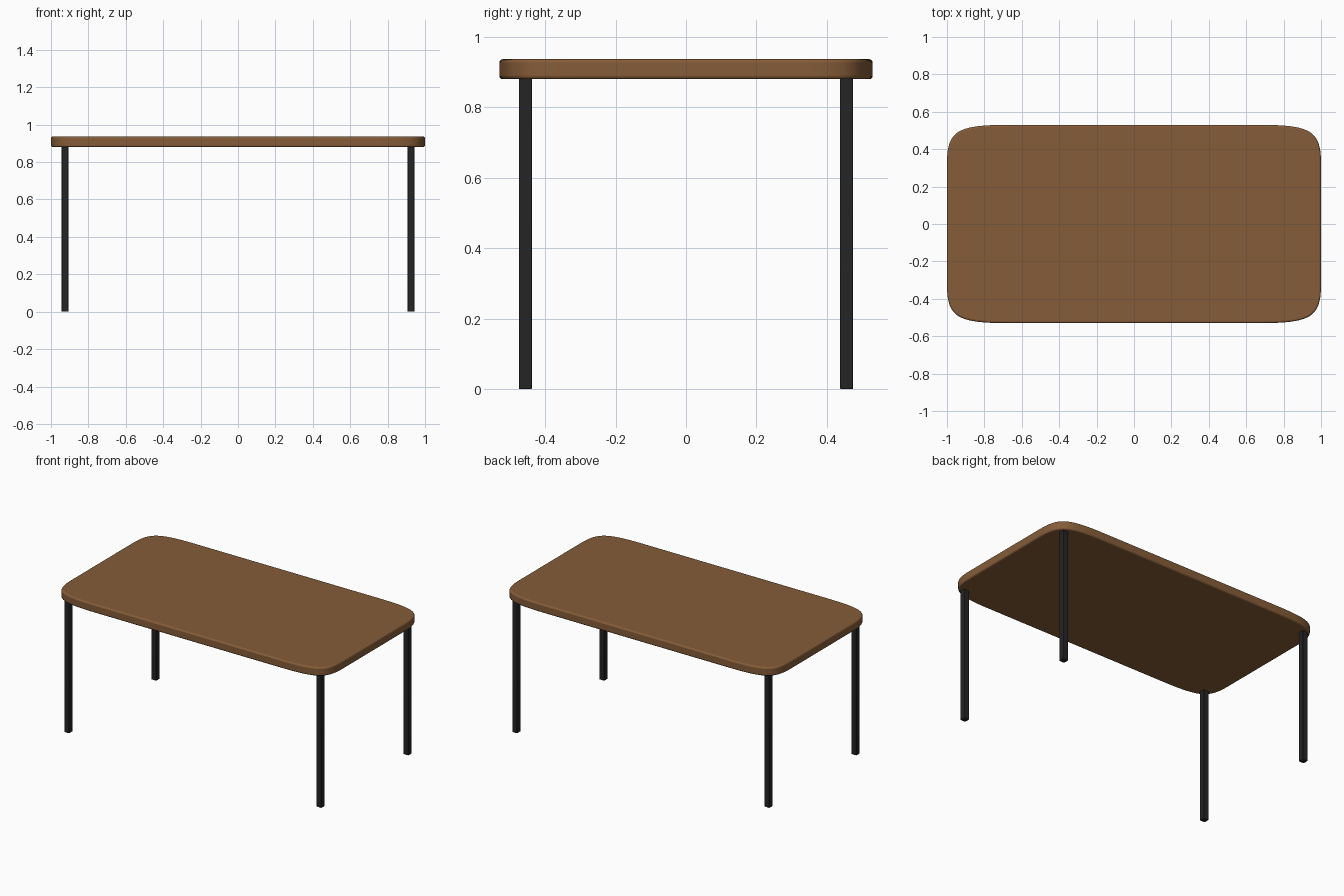
import bpy
import bmesh
from mathutils import Vector, Matrix

if "Cube" in bpy.data.objects:
    bpy.data.objects.remove(bpy.data.objects["Cube"], do_unlink=True)

HALF_X, HALF_Y = 1.0, 0.53
TOP_Z, UNDER_Z = 0.937, 0.88


def make_material(name, colour, roughness):
    mat = bpy.data.materials.new(name)
    mat.use_nodes = True
    mat.diffuse_color = colour
    bsdf = mat.node_tree.nodes["Principled BSDF"]
    bsdf.inputs["Base Color"].default_value = colour
    bsdf.inputs["Roughness"].default_value = roughness
    return mat


def finish(name, bm, mat, bevel, segments):
    """Turn a bmesh into a smooth-shaded object with softened edges."""
    bmesh.ops.recalc_face_normals(bm, faces=bm.faces)
    mesh = bpy.data.meshes.new(name)
    bm.to_mesh(mesh)
    bm.free()
    mesh.materials.append(mat)
    obj = bpy.data.objects.new(name, mesh)
    bpy.context.collection.objects.link(obj)
    mod = obj.modifiers.new("soft_edges", "BEVEL")
    mod.width = bevel
    mod.segments = segments
    mod.limit_method = "ANGLE"
    mod.angle_limit = 1.0
    bpy.ops.object.select_all(action="DESELECT")
    obj.select_set(True)
    bpy.context.view_layer.objects.active = obj
    bpy.ops.object.shade_smooth_by_angle(angle=0.6)
    return obj


def spline_point(a, b, c, d, t):
    """Uniform cubic B-spline."""
    return (a * (1 - t) ** 3 + b * (3 * t**3 - 6 * t**2 + 4)
            + c * (-3 * t**3 + 3 * t**2 + 3 * t + 1) + d * t**3) / 6


def corner_curve(steps):
    """Soft corner of the table outline, from the right edge to the back edge."""
    inset_x, inset_y = 0.36, 0.23
    corner = Vector((HALF_X, HALF_Y))
    dx, dy = Vector((inset_x, 0)), Vector((0, inset_y))
    cage = [corner - 2 * dy, corner - dy, corner, corner - dx, corner - 2 * dx]
    points = [spline_point(*cage[i:i + 4], k / steps)
              for i in range(2) for k in range(steps)]
    return points + [corner - dx]


wood = make_material("brown wood", (0.235, 0.108, 0.040, 1), 0.5)
black = make_material("black metal", (0.018, 0.018, 0.018, 1), 0.5)

# Table top: one soft corner mirrored round, then given thickness
quarter = corner_curve(12)
outline = []
for sx, sy in ((1, 1), (-1, 1), (-1, -1), (1, -1)):
    part = [(p.x * sx, p.y * sy) for p in quarter]
    outline += part if sx * sy > 0 else part[::-1]
bm = bmesh.new()
face = bm.faces.new([bm.verts.new((x, y, UNDER_Z)) for x, y in outline])
grown = bmesh.ops.extrude_face_region(bm, geom=[face], use_keep_orig=True)
top_verts = [v for v in grown["geom"] if isinstance(v, bmesh.types.BMVert)]
bmesh.ops.translate(bm, verts=top_verts, vec=(0, 0, TOP_Z - UNDER_Z))
finish("table_top", bm, wood, 0.010, 4)

# Four square legs
LEG, LEG_HEIGHT = 0.037, UNDER_Z + 0.01
for sx, side in ((1, "left"), (-1, "right")):
    for sy, end in ((-1, "front"), (1, "back")):
        bm = bmesh.new()
        bmesh.ops.create_cube(bm, size=1)
        bmesh.ops.transform(bm, verts=bm.verts,
                            matrix=Matrix.Diagonal((LEG, LEG, LEG_HEIGHT, 1)))
        bmesh.ops.translate(bm, verts=bm.verts,
                            vec=(0.925 * sx, 0.456 * sy, LEG_HEIGHT / 2))
        finish(f"{end}_{side}_leg", bm, black, 0.003, 2)
